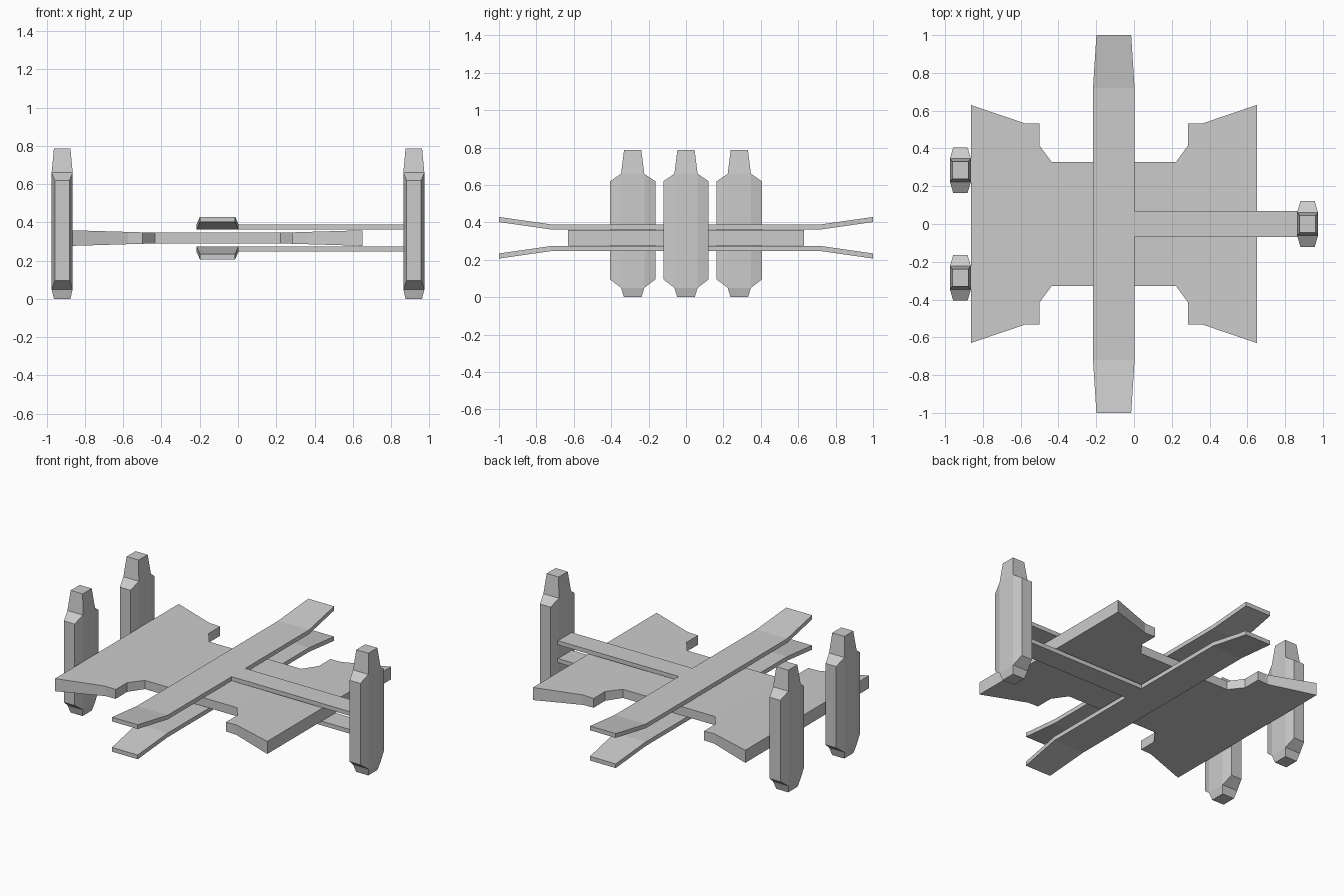
import bpy, bmesh

if "Cube" in bpy.data.objects:
    bpy.data.objects.remove(bpy.data.objects["Cube"])

MID = 0.318      # height of the symmetry plane of plate and beams
CX = -0.107      # centre of plate and cross beam


def finish(bm, name, loc):
    bmesh.ops.recalc_face_normals(bm, faces=bm.faces)
    mesh = bpy.data.meshes.new(name)
    bm.to_mesh(mesh)
    bm.free()
    ob = bpy.data.objects.new(name, mesh)
    ob.location = loc
    bpy.context.collection.objects.link(ob)
    return ob


def bent_prism(name, outline, axis, cuts, height, loc):
    """Extrude an outline, crease it at the cuts and set z by height(coordinate, is_top)."""
    bm = bmesh.new()
    base = bm.faces.new([bm.verts.new((x, y, 0)) for x, y in outline])
    ext = bmesh.ops.extrude_face_region(bm, geom=[base], use_keep_orig=True)["geom"]
    for v in ext:
        if isinstance(v, bmesh.types.BMVert):
            v.co.z = 1
    normal = [0, 0, 0]
    normal[axis] = 1
    for c in cuts:
        bmesh.ops.bisect_plane(bm, geom=bm.verts[:] + bm.edges[:] + bm.faces[:], dist=1e-5,
                               plane_co=[c * n for n in normal], plane_no=normal)
    for v in bm.verts:
        v.co.z = height(abs(v.co[axis]), v.co.z > 0.5)
    return finish(bm, name, loc)


# Winged plate, thickening toward both ends
quarter = [(0.328, 0.327), (0.393, 0.415), (0.393, 0.532), (0.468, 0.532), (0.757, 0.63)]
right = [(x, -y) for x, y in quarter] + quarter[::-1]
plate_outline = right + [(-x, -y) for x, y in right]


def plate_height(d, top):
    half = 0.028 + max(0, d - 0.328) * 0.0295
    return half if top else -half


bent_prism("wing_plate", plate_outline, 0, (-0.328, 0.328), plate_height, (CX, 0, MID))

# Cross beams with a side arm, ends bent away from the plate
half_t = [(0.974, 0.07), (0.11, 0.07), (0.11, 0.72), (0.092, 1.0),
          (-0.092, 1.0), (-0.11, 0.72)]
beam_outline = half_t + [(x, -y) for x, y in half_t[::-1]]
for name, side in (("upper_beam", 1), ("lower_beam", -1)):
    def beam_height(d, top, side=side):
        rise = max(0, d - 0.72) / 0.28 * 0.04
        return side * ((0.071 if top else 0.044) + rise)
    bent_prism(name, beam_outline, 1, (-0.72, 0.72), beam_height, (CX, 0, MID))


# Upright pods: stacked rectangular core with raised bevelled flanks
def pod(name, loc):
    bm = bmesh.new()
    rings = []
    for z, hx, hy in ((0, 0.043, 0.047), (0.05, 0.055, 0.062),
                      (0.66, 0.055, 0.062), (0.787, 0.043, 0.046)):
        rings.append([bm.verts.new((sx * hx, sy * hy, z))
                      for sx, sy in ((-1, -1), (1, -1), (1, 1), (-1, 1))])
    bm.faces.new(rings[0])
    bm.faces.new(rings[-1])
    flanks = []
    for level, (a, b) in enumerate(zip(rings, rings[1:])):
        for i in range(4):
            j = (i + 1) % 4
            f = bm.faces.new((a[i], a[j], b[j], b[i]))
            if level == 1 and i in (0, 2):
                flanks.append(f)
    for f in bmesh.ops.extrude_discrete_faces(bm, faces=flanks)["faces"]:
        for v in f.verts:
            v.co.x *= 0.038 / 0.055
            v.co.y *= 0.121 / 0.062
            v.co.z = 0.095 if v.co.z < 0.3 else 0.62
    finish(bm, name, loc)


pod("right_pod", (0.919, 0, 0))
pod("left_front_pod", (-0.919, -0.285, 0))
pod("left_back_pod", (-0.919, 0.285, 0))
